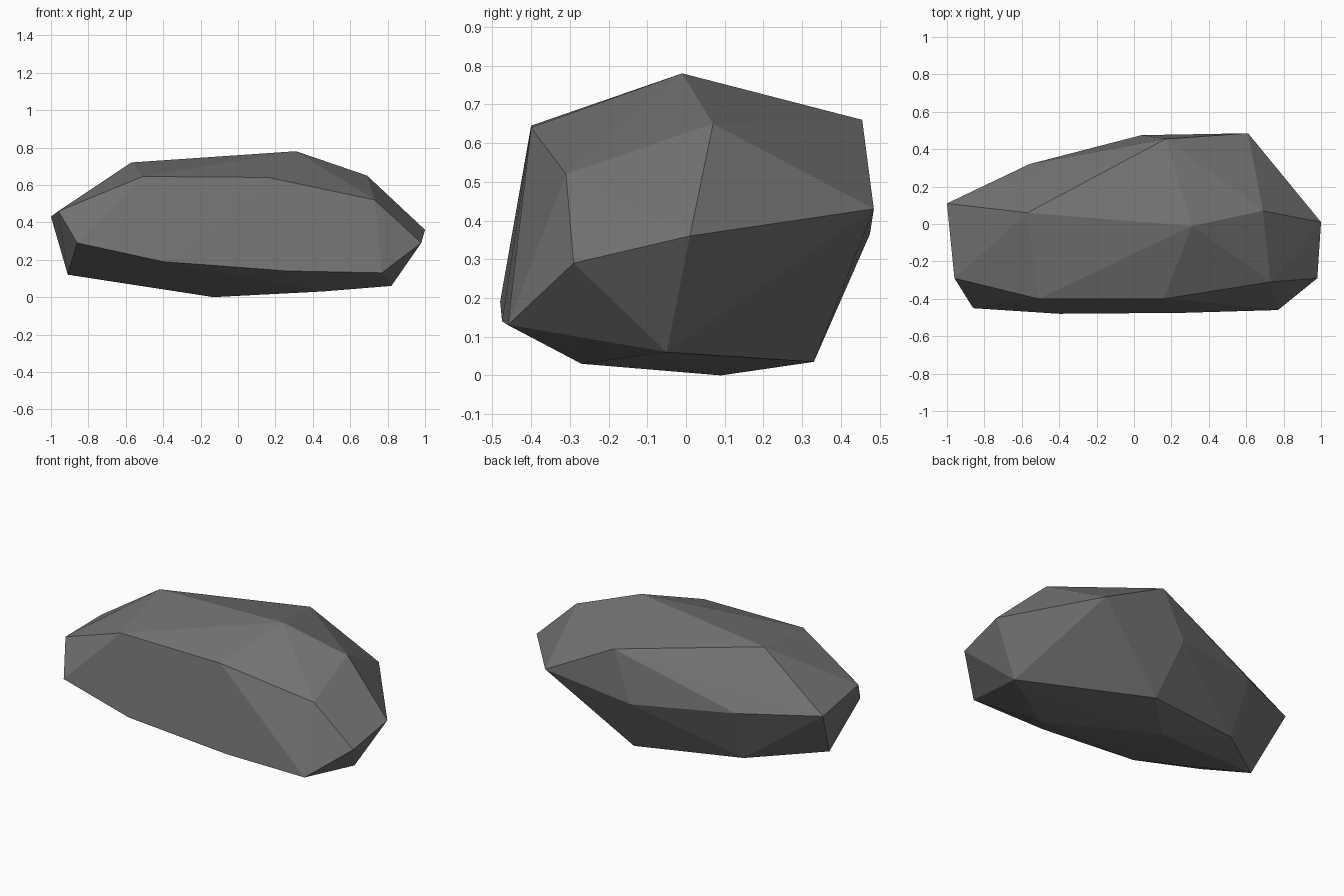
import bpy
import bmesh

cube = bpy.data.objects.get("Cube")
if cube:
    bpy.data.objects.remove(cube, do_unlink=True)

# Stone colour
stone = bpy.data.materials.new("dark_grey_stone")
stone.use_nodes = True
grey = (0.17, 0.17, 0.17, 1)
stone.diffuse_color = grey
stone.node_tree.nodes["Principled BSDF"].inputs["Base Color"].default_value = grey

# Corner points of the boulder, ring by ring
crown = [(0.31, -0.01, 0.78), (-0.57, 0.06, 0.72), (-0.51, -0.4, 0.645),
         (0.16, -0.4, 0.64), (0.73, -0.31, 0.52), (0.69, 0.07, 0.65),
         (0.17, 0.455, 0.66)]
waist = [(-1, 0.11, 0.43), (-0.96, -0.29, 0.46), (-0.86, -0.45, 0.29),
         (-0.4, -0.48, 0.19), (0.26, -0.475, 0.14), (0.77, -0.46, 0.13),
         (0.98, -0.29, 0.29), (1, 0.01, 0.36), (0.61, 0.485, 0.43),
         (0.04, 0.475, 0.365), (-0.56, 0.32, 0.41)]
base = [(0.82, -0.05, 0.06), (0.12, 0.33, 0.035), (-0.53, 0.2, 0.085),
        (-0.91, -0.08, 0.12), (0.45, -0.27, 0.03), (-0.13, 0.09, 0)]

# Faceted boulder wrapped around the corners
bm = bmesh.new()
for corner in crown + waist + base:
    bm.verts.new(corner)
bmesh.ops.convex_hull(bm, input=bm.verts)
bmesh.ops.recalc_face_normals(bm, faces=bm.faces)
mesh = bpy.data.meshes.new("boulder")
bm.to_mesh(mesh)
bm.free()
mesh.materials.append(stone)
boulder = bpy.data.objects.new("boulder", mesh)
bpy.context.collection.objects.link(boulder)
